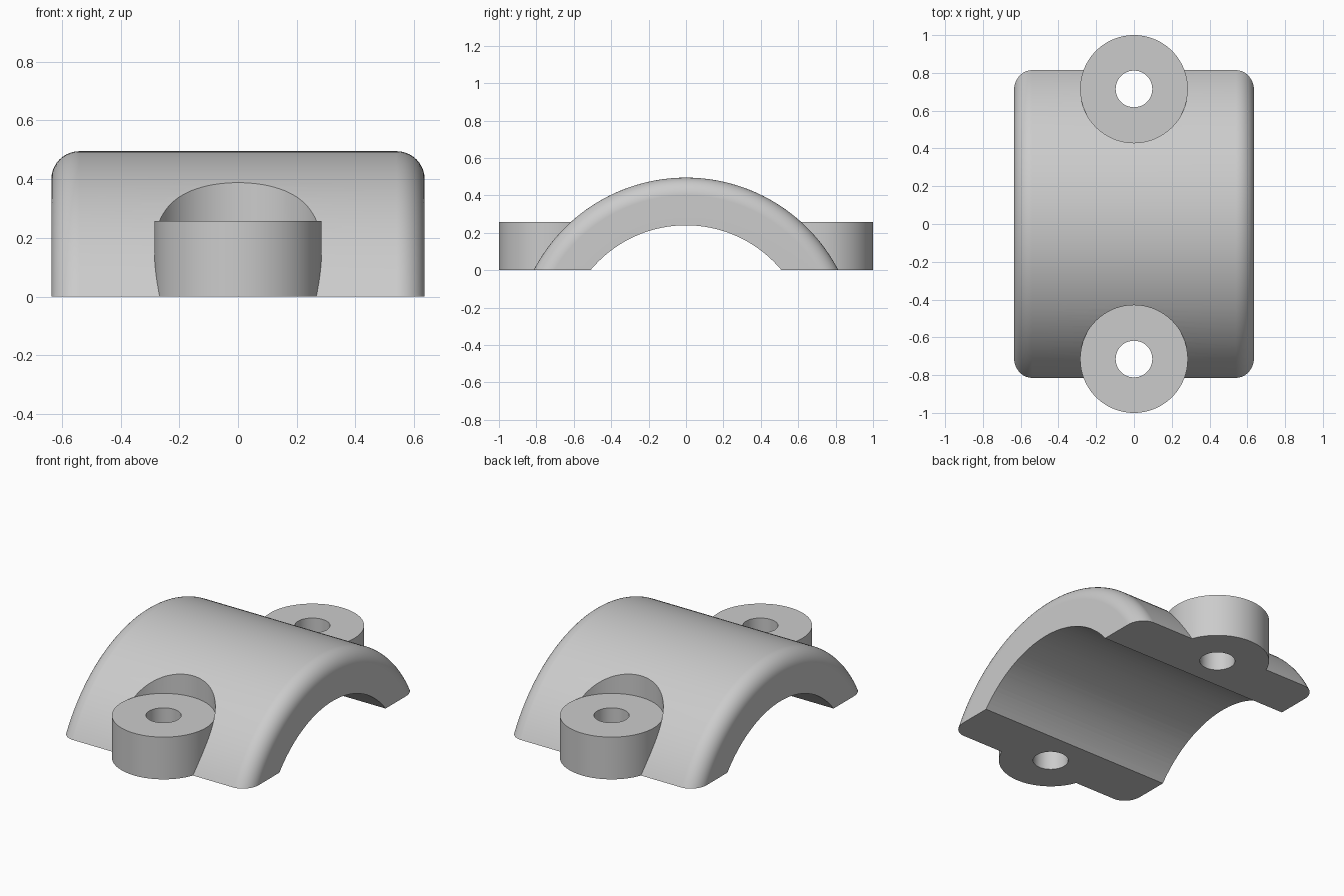
import bpy, bmesh, math
from mathutils import Matrix, Vector

default = bpy.data.objects.get("Cube")
if default:
    bpy.data.objects.remove(default, do_unlink=True)

AXIS_Z = -0.423            # height of the saddle's axis
R_OUT, R_BORE = 0.918, 0.663
HALF_W, FILLET = 0.636, 0.096
LUG_Y, LUG_R, LUG_H, HOLE_R = 0.715, 0.285, 0.257, 0.097

grey = bpy.data.materials.new("light grey")
grey.use_nodes = True
grey.diffuse_color = (0.6, 0.6, 0.6, 1)
grey.node_tree.nodes["Principled BSDF"].inputs["Base Color"].default_value = (0.6, 0.6, 0.6, 1)


def make_object(name, bm):
    bmesh.ops.recalc_face_normals(bm, faces=bm.faces)
    mesh = bpy.data.meshes.new(name)
    bm.to_mesh(mesh)
    bm.free()
    mesh.materials.append(grey)
    obj = bpy.data.objects.new(name, mesh)
    bpy.context.collection.objects.link(obj)
    return obj


def cylinder(name, radius, z0, z1, y=0, segments=96, matrix=None):
    bm = bmesh.new()
    place = matrix or Matrix.Translation((0, y, (z0 + z1) / 2))
    bmesh.ops.create_cone(bm, cap_ends=True, segments=segments, radius1=radius,
                          radius2=radius, depth=z1 - z0, matrix=place)
    return make_object(name, bm)


def combine(target, tool, operation):
    """Apply a boolean and remove the tool."""
    bpy.context.view_layer.objects.active = target
    mod = target.modifiers.new("boolean", 'BOOLEAN')
    mod.operation, mod.solver, mod.object = operation, 'EXACT', tool
    bpy.ops.object.modifier_apply(modifier=mod.name)
    bpy.data.objects.remove(tool, do_unlink=True)


# Saddle body: rounded half-profile turned about the x axis
profile = [(-HALF_W, 0)]
for side in (-1, 1):
    for i in range(11):
        a = math.pi / 2 * (i / 10 if side < 0 else 1 - i / 10)
        profile.append((side * (HALF_W - FILLET + FILLET * math.cos(a)),
                        R_OUT - FILLET + FILLET * math.sin(a)))
profile.append((HALF_W, 0))
bm = bmesh.new()
verts = [bm.verts.new((x, 0, AXIS_Z + r)) for x, r in profile]
edges = [bm.edges.new(pair) for pair in zip(verts, verts[1:])]
bmesh.ops.spin(bm, geom=verts + edges, cent=(0, 0, AXIS_Z), axis=(1, 0, 0),
               angle=math.tau, steps=160)
bmesh.ops.remove_doubles(bm, verts=bm.verts, dist=1e-5)
saddle = make_object("saddle_clamp", bm)

# Pockets and bolt lugs at front and back
for y in (-LUG_Y, LUG_Y):
    combine(saddle, cylinder("pocket", LUG_R, LUG_H, 1, y), 'DIFFERENCE')
    combine(saddle, cylinder("lug", LUG_R, -0.2, LUG_H, y), 'UNION')

# Bore along x, bolt holes, and flat base
turn = Matrix.Translation((0, 0, AXIS_Z)) @ Matrix.Rotation(math.pi / 2, 4, 'Y')
combine(saddle, cylinder("bore", R_BORE, -1, 1, segments=160, matrix=turn), 'DIFFERENCE')
for y in (-LUG_Y, LUG_Y):
    combine(saddle, cylinder("bolt_hole", HOLE_R, -1, 1, y, 48), 'DIFFERENCE')
bm = bmesh.new()
bmesh.ops.create_cube(bm, size=4, matrix=Matrix.Translation((0, 0, -2)))
combine(saddle, make_object("ground_cut", bm), 'DIFFERENCE')

# Smooth curved faces, keep edges crisp
bpy.ops.object.select_all(action='DESELECT')
saddle.select_set(True)
bpy.context.view_layer.objects.active = saddle
bpy.ops.object.shade_smooth_by_angle(angle=math.radians(25))
weighted = saddle.modifiers.new("weighted_normals", 'WEIGHTED_NORMAL')
weighted.keep_sharp = True
